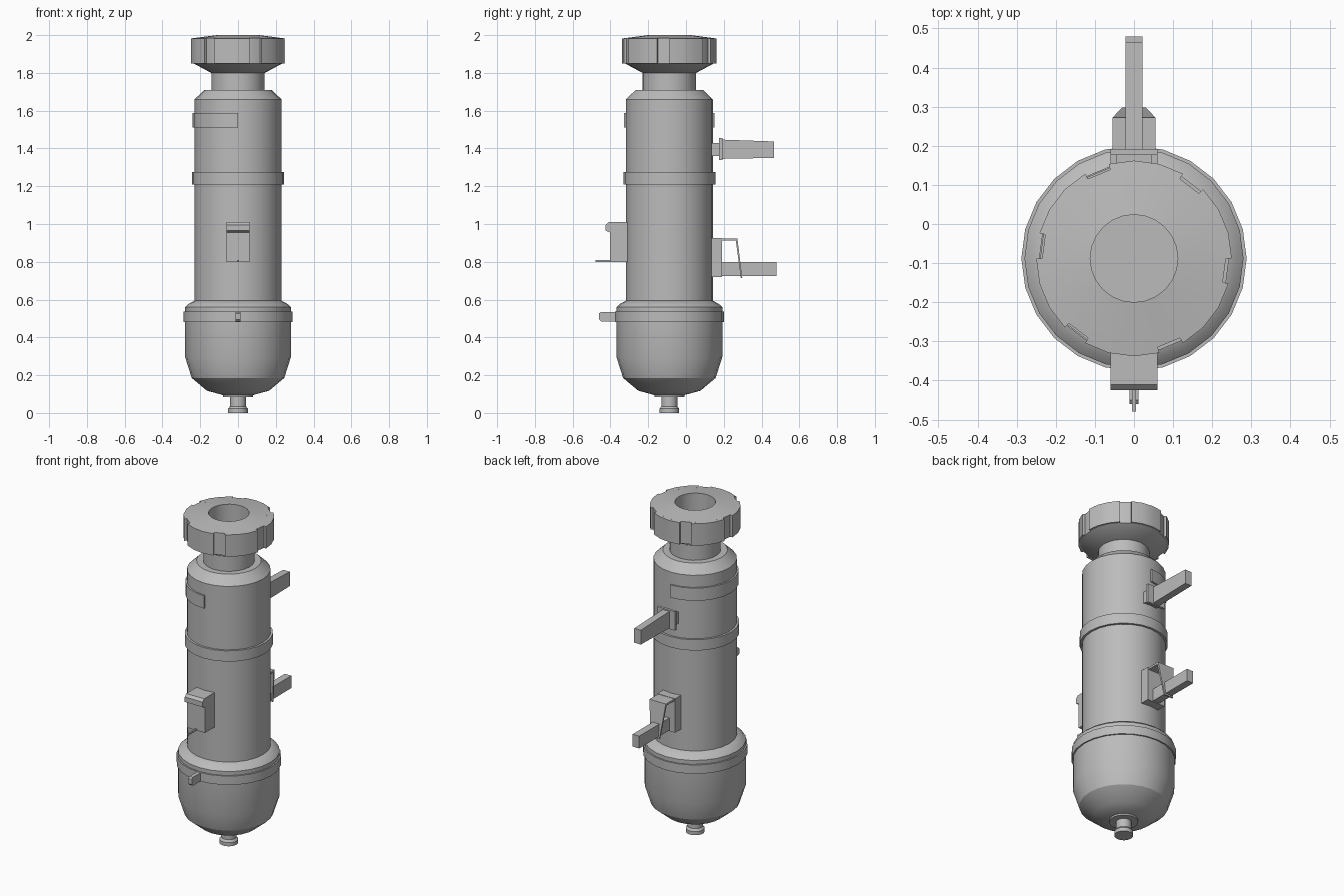
import bpy, bmesh, math
from math import cos, sin, radians

if "Cube" in bpy.data.objects:
    bpy.data.objects.remove(bpy.data.objects["Cube"])

AXIS_Y = -0.088
SEGS = 24

grey = bpy.data.materials.new("plain_grey")
grey.use_nodes = True
grey.diffuse_color = (0.5, 0.5, 0.5, 1)
grey.node_tree.nodes["Principled BSDF"].inputs["Base Color"].default_value = (0.5, 0.5, 0.5, 1)


def finish(name, bm, smooth=False):
    bmesh.ops.remove_doubles(bm, verts=bm.verts, dist=1e-5)
    bmesh.ops.recalc_face_normals(bm, faces=bm.faces)
    mesh = bpy.data.meshes.new(name)
    bm.to_mesh(mesh)
    bm.free()
    mesh.materials.append(grey)
    obj = bpy.data.objects.new(name, mesh)
    bpy.context.collection.objects.link(obj)
    if smooth:
        bpy.ops.object.select_all(action="DESELECT")
        obj.select_set(True)
        bpy.context.view_layer.objects.active = obj
        bpy.ops.object.shade_smooth_by_angle(angle=radians(32))
    return obj


def sweep(bm, profile, start=0, end=360, closed=False):
    """Turn an (r, z) profile about the main axis; part turns get end caps."""
    steps = round((end - start) / 360 * SEGS)
    rows = []
    for i in range(steps + 1):
        a = radians(start + (end - start) * i / steps)
        rows.append([bm.verts.new((r * cos(a), AXIS_Y + r * sin(a), z)) for r, z in profile])
    n = len(profile)
    for a, b in zip(rows, rows[1:]):
        for j in range(n if closed else n - 1):
            k = (j + 1) % n
            quad = [a[j], a[k], b[k], b[j]]
            if profile[j][0] == 0:
                quad.remove(b[j])
            if profile[k][0] == 0:
                quad.remove(b[k])
            bm.faces.new(quad)
    if closed and end - start < 360:
        bm.faces.new(rows[0])
        bm.faces.new(rows[-1])


def turned(name, profile, start=0, end=360, closed=False):
    bm = bmesh.new()
    sweep(bm, profile, start, end, closed)
    return finish(name, bm, True)


def extruded(name, outline, half):
    """Extrude a (y, z) outline across x; half is one half width or one per point."""
    widths = half if isinstance(half, list) else [half] * len(outline)
    bm = bmesh.new()
    left, right = ([bm.verts.new((s * w, y, z)) for (y, z), w in zip(outline, widths)]
                   for s in (1, -1))
    bm.faces.new(left)
    bm.faces.new(right)
    n = len(outline)
    for i in range(n):
        j = (i + 1) % n
        bm.faces.new([left[i], left[j], right[j], right[i]])
    return finish(name, bm)


def box(name, half, y0, y1, z0, z1):
    return extruded(name, [(y0, z0), (y1, z0), (y1, z1), (y0, z1)], half)


def band(name, r_in, r_out, z0, z1, start=0, end=360):
    return turned(name, [(r_in, z0), (r_out, z0), (r_out, z1), (r_in, z1)], start, end, True)


# Main tube and its rings
turned("body_tube", [(0, 0.56), (0.23, 0.56), (0.23, 1.66), (0.178, 1.71), (0, 1.71)])
band("middle_ring", 0.22, 0.243, 1.21, 1.275)
band("side_label_plate", 0.22, 0.24, 1.51, 1.587, 90, 270)

# Rounded bowl with nozzle
turned("bowl", [(0, 0.095), (0.08, 0.095), (0.165, 0.118), (0.245, 0.185), (0.28, 0.295),
                (0.28, 0.56), (0.262, 0.577), (0.228, 0.595), (0, 0.595)])
band("bowl_ring", 0.27, 0.288, 0.482, 0.536)
turned("nozzle_flange", [(0, 0.085), (0.08, 0.085), (0.08, 0.11), (0, 0.11)])
turned("nozzle", [(0, 0), (0.052, 0), (0.052, 0.022), (0.042, 0.035), (0.042, 0.09), (0, 0.09)])

# Neck and hollow cap with six raised grips
band("neck", 0.112, 0.141, 1.70, 1.81)
turned("cap_core", [(0, 1.72), (0.112, 1.72), (0.112, 2.0), (0.235, 1.984), (0.235, 1.85),
                    (0.142, 1.8), (0.112, 1.8)])
grips = bmesh.new()
for i in range(6):
    sweep(grips, [(0.21, 1.85), (0.25, 1.85), (0.25, 1.982), (0.21, 1.9873)],
          60 * i, 60 * i + 45, True)
finish("cap_grips", grips, True)

# Front latch box, its thin tab and the bowl lug
extruded("latch_box", [(-0.30, 0.80), (-0.402, 0.80), (-0.402, 0.955), (-0.425, 0.965),
                       (-0.425, 0.995), (-0.41, 1.01), (-0.30, 1.01)], 0.06)
box("latch_tab", 0.005, -0.48, -0.39, 0.80, 0.81)
extruded("bowl_lug", [(-0.36, 0.485), (-0.45, 0.485), (-0.46, 0.495), (-0.46, 0.527),
                      (-0.45, 0.535), (-0.36, 0.535)], 0.012)

# Upper rear handle
box("upper_bracket", 0.045, 0.12, 0.18, 1.36, 1.43)
box("upper_flange", 0.06, 0.176, 0.192, 1.34, 1.455)
extruded("upper_handle", [(0.18, 1.345), (0.465, 1.35), (0.465, 1.437), (0.18, 1.447)], 0.022)

# Lower rear handle with its tapered guard strap
box("lower_bracket", 0.06, 0.12, 0.19, 0.72, 0.926)
box("lower_handle", 0.022, 0.18, 0.48, 0.725, 0.80)
extruded("guard_strap", [(0.18, 0.924), (0.272, 0.924), (0.298, 0.715),
                         (0.29, 0.715), (0.264, 0.912), (0.18, 0.912)],
         [0.055, 0.055, 0.03, 0.03, 0.055, 0.055])
